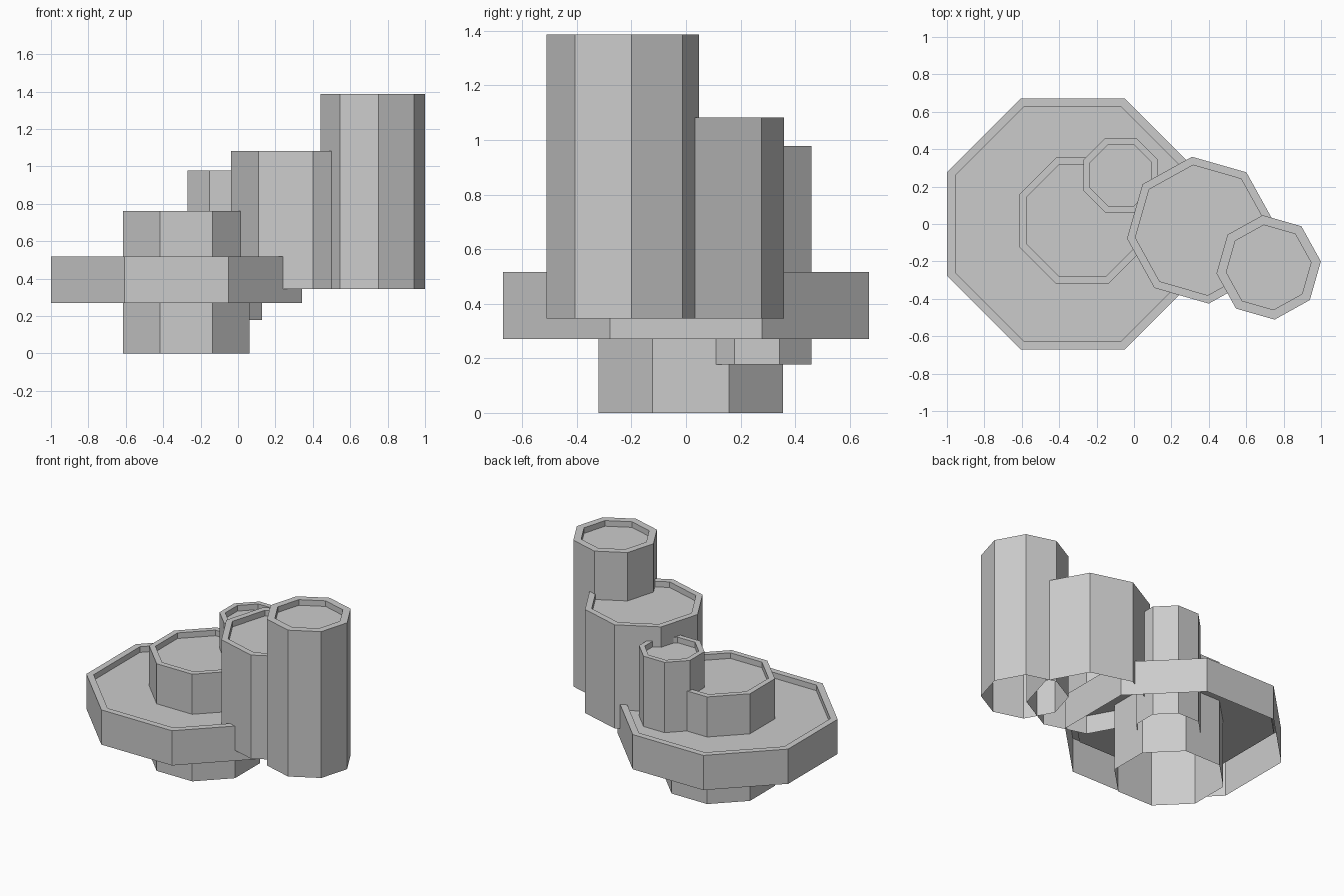
import bpy
import bmesh
from math import cos, sin, pi, radians

cube = bpy.data.objects.get("Cube")
if cube:
    bpy.data.objects.remove(cube, do_unlink=True)

# One plain grey for everything
grey = bpy.data.materials.new("plain_grey")
grey.use_nodes = True
colour = (0.6, 0.6, 0.6, 1)
grey.diffuse_color = colour
grey.node_tree.nodes["Principled BSDF"].inputs["Base Color"].default_value = colour

SIDES = 8
RECESS = 0.04


def octagon_platform(name, x, y, radius, inner, bottom, top, turn):
    """Open-bottomed octagonal shell with a raised rim round its top."""
    bm = bmesh.new()

    def ring(r, z):
        angles = [radians(turn) + 2 * pi * i / SIDES for i in range(SIDES)]
        return [bm.verts.new((r * cos(a), r * sin(a), z)) for a in angles]

    # Outer wall, rim, inner lip, then the recessed floor
    rings = [ring(radius, bottom), ring(radius, top),
             ring(inner, top), ring(inner, top - RECESS)]
    for low, high in zip(rings, rings[1:]):
        for i in range(SIDES):
            j = (i + 1) % SIDES
            bm.faces.new((low[i], low[j], high[j], high[i]))
    bm.faces.new(rings[-1])

    mesh = bpy.data.meshes.new(name)
    bm.to_mesh(mesh)
    bm.free()
    mesh.materials.append(grey)
    obj = bpy.data.objects.new(name, mesh)
    obj.location = (x, y, 0)
    bpy.context.collection.objects.link(obj)


# Three upright platforms on the left
octagon_platform("wide_platform", -0.328, 0, 0.726, 0.678, 0.27, 0.517, 22.5)
octagon_platform("middle_platform", -0.276, 0.018, 0.366, 0.324, 0, 0.762, 22.5)
octagon_platform("small_platform", -0.07, 0.26, 0.216, 0.178, 0.178, 0.977, 22.5)

# Two slightly turned towers on the right
octagon_platform("broad_tower", 0.355, -0.033, 0.395, 0.35, 0.345, 1.082, 6.5)
octagon_platform("tall_tower", 0.72, -0.232, 0.281, 0.228, 0.345, 1.386, 6.5)
